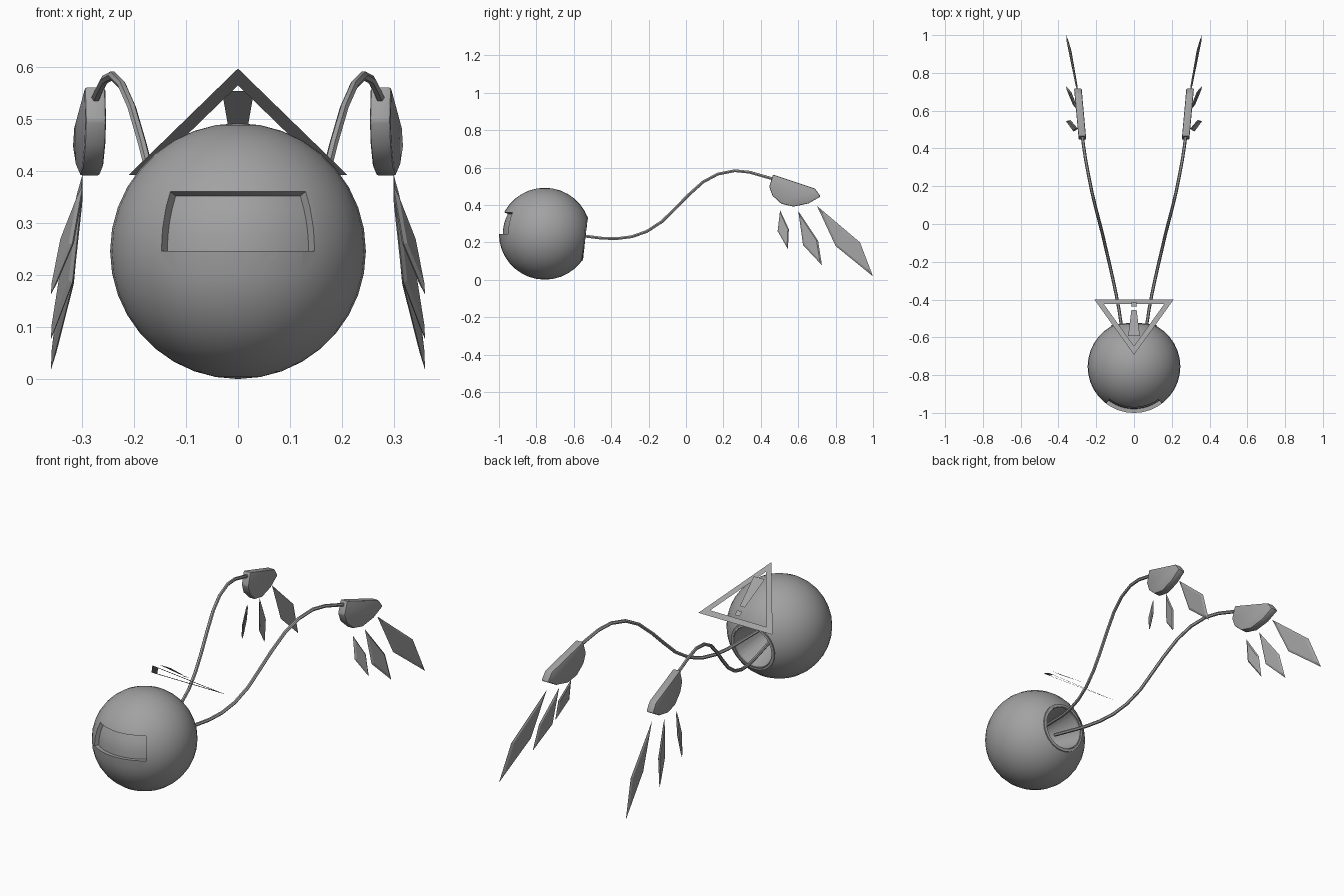
import bpy, bmesh, math
from mathutils import Vector, Matrix

if "Cube" in bpy.data.objects:
    bpy.data.objects.remove(bpy.data.objects["Cube"])

C = Vector((0, -0.755, 0.246))            # centre of the round body
R = 0.2455
AXIS = Vector((0, 0.993, -0.118)).normalized()   # direction of the rear opening
TILT = Matrix.Translation(C) @ AXIS.to_track_quat('Z', 'Y').to_matrix().to_4x4()

grey = bpy.data.materials.new("mid_grey")
grey.diffuse_color = (0.36, 0.36, 0.36, 1)
grey.use_nodes = True
grey.node_tree.nodes["Principled BSDF"].inputs["Base Color"].default_value = grey.diffuse_color


def add(name, data):
    ob = bpy.data.objects.new(name, data)
    bpy.context.collection.objects.link(ob)
    data.materials.append(grey)
    return ob


def from_bm(name, bm, normals=True):
    if normals:
        bmesh.ops.recalc_face_normals(bm, faces=bm.faces[:])
    me = bpy.data.meshes.new(name)
    bm.to_mesh(me)
    bm.free()
    return add(name, me)


def from_faces(name, verts, faces, normals=True):
    bm = bmesh.new()
    vs = [bm.verts.new(v) for v in verts]
    for f in faces:
        bm.faces.new([vs[i] for i in f])
    return from_bm(name, bm, normals)


def bake(ob, angle=None):
    bpy.ops.object.select_all(action='DESELECT')
    ob.select_set(True)
    bpy.context.view_layer.objects.active = ob
    bpy.ops.object.convert(target='MESH')
    if angle:
        bpy.ops.object.shade_smooth_by_angle(angle=math.radians(angle))


def mirror(ob, angle=None):
    m = ob.modifiers.new("mirror", 'MIRROR')
    m.use_mirror_merge = False
    bake(ob, angle)


# round body
bm = bmesh.new()
bmesh.ops.create_uvsphere(bm, u_segments=36, v_segments=18, radius=R,
                          matrix=Matrix.Translation(C))
body = from_bm("round_body", bm)

# cutter for the recessed visor: a patch of sphere given thickness
bm = bmesh.new()
bmesh.ops.create_grid(bm, x_segments=12, y_segments=4, size=1)
for v in bm.verts:
    lon = math.radians(36.9) * v.co.x
    lat = math.radians(27.8) * (v.co.y + 1) / 2
    v.co = C + 0.249 * Vector((math.sin(lon) * math.cos(lat),
                               -math.cos(lon) * math.cos(lat), math.sin(lat)))
visor_cutter = from_bm("visor_cutter", bm)
s = visor_cutter.modifiers.new("thick", 'SOLIDIFY')
s.thickness, s.offset = 0.05, 0
bake(visor_cutter)

# cutter for the tapered rear opening
bm = bmesh.new()
bmesh.ops.create_cone(bm, cap_ends=True, segments=32, radius1=0.065, radius2=0.118,
                      depth=0.24, matrix=TILT @ Matrix.Translation((0, 0, 0.14)))
hole_cutter = from_bm("hole_cutter", bm)

for cutter in (visor_cutter, hole_cutter):
    b = body.modifiers.new("cut", 'BOOLEAN')
    b.operation, b.solver, b.object = 'DIFFERENCE', 'EXACT', cutter
    cutter.hide_render = True
bake(body, 35)
for cutter in (visor_cutter, hole_cutter):
    bpy.data.objects.remove(cutter)

# rim around the opening
N = 32
profile = [(0.106, 0.195), (0.122, 0.195), (0.122, 0.217), (0.106, 0.217)]
verts = [TILT @ Vector((r * math.cos(2 * math.pi * i / N), r * math.sin(2 * math.pi * i / N), h))
         for i in range(N) for r, h in profile]
faces = [(4 * i + k, 4 * i + (k + 1) % 4, 4 * ((i + 1) % N) + (k + 1) % 4, 4 * ((i + 1) % N) + k)
         for i in range(N) for k in range(4)]
bake(from_faces("opening_rim", verts, faces), 35)


# floating warning sign: flat sheets in a tilted plane
def sheet(x, y, d=0.0):
    return (x, y + 0.57 * d, 0.112 - 0.7 * y + 0.82 * d)


from_faces("sign_frame",
           [sheet(*p) for p in [(-0.21, -0.4), (0.21, -0.4), (0, -0.692),
                                (-0.16, -0.424), (0.16, -0.424), (0, -0.646)]],
           [(1, 0, 3, 4), (2, 1, 4, 5), (0, 2, 5, 3)], False)
for name, y0, y1, w0, w1 in (("sign_bar", -0.605, -0.468, 0.031, 0.014),
                             ("sign_dot", -0.448, -0.426, 0.015, 0.013)):
    from_faces(name, [sheet(-w0, y0, 0.022), sheet(w0, y0, 0.022),
                      sheet(w1, y1, 0.022), sheet(-w1, y1, 0.022)], [(0, 1, 2, 3)], False)

# thin curved arms
path = [(0.045, -0.66, 0.25), (0.068, -0.53, 0.232), (0.08, -0.45, 0.222), (0.095, -0.37, 0.22),
        (0.112, -0.29, 0.23), (0.13, -0.21, 0.258), (0.149, -0.13, 0.31), (0.165, -0.06, 0.378),
        (0.183, 0.01, 0.45), (0.204, 0.09, 0.522), (0.223, 0.17, 0.565), (0.241, 0.26, 0.583),
        (0.256, 0.34, 0.575), (0.268, 0.42, 0.552), (0.275, 0.48, 0.535)]
cu = bpy.data.curves.new("arms", 'CURVE')
cu.dimensions = '3D'
cu.bevel_depth, cu.bevel_resolution, cu.use_fill_caps = 0.0085, 1, True
sp = cu.splines.new('POLY')
sp.points.add(len(path) - 1)
for p, co in zip(sp.points, path):
    p.co = (*co, 1)
arms = add("arms", cu)
bake(arms)
mirror(bpy.context.view_layer.objects.active, 50)

# hand plates at the arm ends
outline = [(0.465, 0.562), (0.69, 0.487), (0.72, 0.445), (0.655, 0.408), (0.575, 0.391),
           (0.51, 0.406), (0.462, 0.45), (0.445, 0.497)]
n = len(outline)
verts = [(0.274 + 0.09 * (y - 0.46) + side * 0.02, y, z) for side in (-1, 1) for y, z in outline]
faces = [tuple(range(n)), tuple(range(n, 2 * n))]
faces += [(i, (i + 1) % n, n + (i + 1) % n, n + i) for i in range(n)]
hands = from_faces("hand_plates", verts, faces)
bv = hands.modifiers.new("bevel", 'BEVEL')
bv.width, bv.segments = 0.006, 2
bake(hands)
mirror(hands, 35)

# feather blades: thin diamonds (root, rear side, tip, front side)
blades = [[(0.503, 0.372), (0.55, 0.27), (0.545, 0.163), (0.49, 0.26)],
          [(0.60, 0.368), (0.706, 0.21), (0.727, 0.077), (0.626, 0.185)],
          [(0.70, 0.395), (0.93, 0.20), (1.0, 0.018), (0.80, 0.18)]]
for k, pts in enumerate(blades):
    ring = [Vector((x, y, z)) for x, (y, z) in zip((0.298, 0.338, 0.359, 0.318), pts)]
    mid = sum(ring, Vector()) / 4
    # raised centre panel on both sides
    verts = ring + [mid + (p - mid) * 0.8 + Vector((s * 0.005, 0, 0)) for s in (-1, 1) for p in ring]
    faces = [(4, 5, 6, 7), (8, 9, 10, 11)]
    faces += [(i, (i + 1) % 4, o + (i + 1) % 4, o + i) for o in (4, 8) for i in range(4)]
    mirror(from_faces("feather_%d" % (k + 1), verts, faces))
